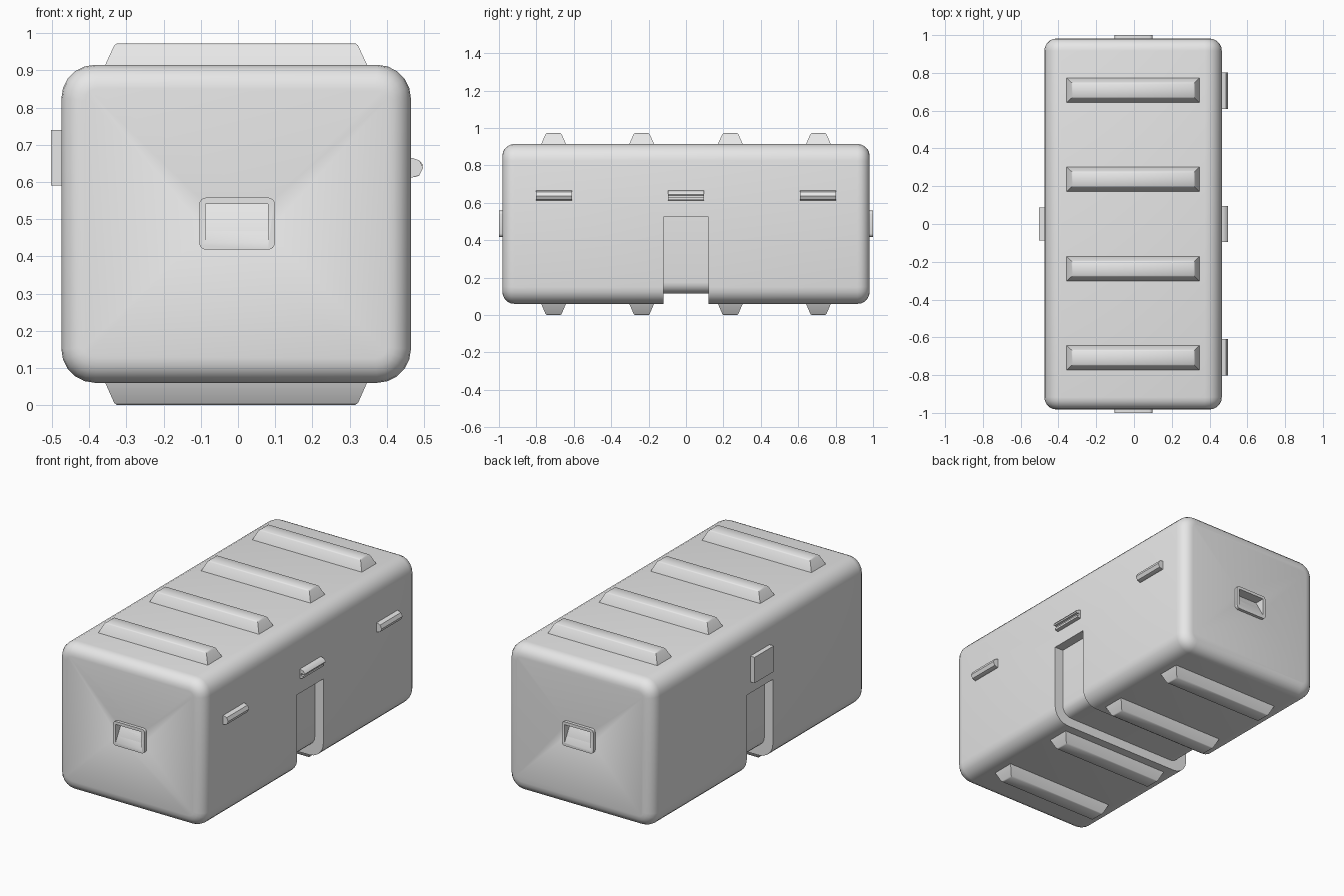
import bpy, bmesh, math
from mathutils import Vector

if "Cube" in bpy.data.objects:
    bpy.data.objects.remove(bpy.data.objects["Cube"], do_unlink=True)

grey = bpy.data.materials.new("light grey shell")
grey.use_nodes = True
grey.diffuse_color = (0.8, 0.8, 0.8, 1)
grey.node_tree.nodes["Principled BSDF"].inputs["Base Color"].default_value = (0.8, 0.8, 0.8, 1)

CX = -0.005                    # middle of the shell across its width
HALF_W, HALF_L = 0.47, 0.982   # shell half width and half length
BOTTOM, TOP = 0.06, 0.915


def finish(name, bm):
    bmesh.ops.recalc_face_normals(bm, faces=bm.faces)
    mesh = bpy.data.meshes.new(name)
    bm.to_mesh(mesh)
    bm.free()
    mesh.materials.append(grey)
    obj = bpy.data.objects.new(name, mesh)
    bpy.context.collection.objects.link(obj)
    return obj


def box(lo, hi):
    bm = bmesh.new()
    bmesh.ops.create_cube(bm, size=1)
    lo, hi = Vector(lo), Vector(hi)
    for v in bm.verts:
        v.co = (lo + hi) / 2 + v.co * (hi - lo)
    return bm


def bevel(bm, rule, width, segments):
    edges = [e for e in bm.edges if rule(e)]
    bmesh.ops.bevel(bm, geom=edges, offset=width, segments=segments,
                    profile=0.5, affect='EDGES')


def along(axis):
    return lambda e: abs((e.verts[0].co - e.verts[1].co).normalized()[axis]) > 0.99


def prism(name, points, place, lo, hi):
    """Extrude a 2D outline; place(u, v, w) gives the 3D position."""
    bm = bmesh.new()
    a, b = ([bm.verts.new(place(u, v, w)) for u, v in points] for w in (lo, hi))
    bm.faces.new(a)
    bm.faces.new(b)
    n = len(points)
    for i in range(n):
        bm.faces.new((a[i], a[(i + 1) % n], b[(i + 1) % n], b[i]))
    return finish(name, bm)


def cut(obj, *cutters):
    for c in cutters:
        mod = obj.modifiers.new("cut", 'BOOLEAN')
        mod.operation, mod.solver, mod.object = 'DIFFERENCE', 'EXACT', c
    graph = bpy.context.evaluated_depsgraph_get()
    mesh = bpy.data.meshes.new_from_object(obj.evaluated_get(graph))
    obj.modifiers.clear()
    obj.data = mesh


def smooth(obj, angle=32):
    bpy.ops.object.select_all(action='DESELECT')
    obj.select_set(True)
    bpy.context.view_layer.objects.active = obj
    bpy.ops.object.shade_smooth_by_angle(angle=math.radians(angle))


# Rounded shell: long edges first, then the rims of both ends
bm = box((CX - HALF_W, -HALF_L, BOTTOM), (CX + HALF_W, HALF_L, TOP))
bevel(bm, along(1), 0.09, 5)
bevel(bm, lambda e: abs(e.verts[0].co.y - e.verts[1].co.y) < 1e-4
      and abs(e.verts[0].co.y) > HALF_L - 0.001, 0.065, 5)
shell = finish("shell", bm)

# Strap channel running under the shell and up both sides
core, floor, radius, head = HALF_W - 0.055, BOTTOM + 0.055, 0.06, 0.525
arc = [(core - radius + radius * math.cos(t), floor + radius - radius * math.sin(t))
       for t in (math.pi / 2 * i / 5 for i in range(6))]
half = [(0.7, -0.2), (0.7, head), (core, head)] + arc
outline = half + [(-x, z) for x, z in reversed(half)]
channel = prism("channel_cutter", outline, lambda u, v, w: (CX + u, w, v), -0.12, 0.12)

# Wedge-shaped finger recess inside a raised rim at each end
cutters = [channel]
rims = []
for end, side in (("front", -1), ("back", 1)):
    wedge = [(1.02, 0.43), (1.0, 0.437), (0.94, 0.541), (1.02, 0.541)]
    cutter = prism(end + "_recess_cutter", wedge,
                   lambda u, v, w: (w, side * u, v), -0.087, 0.081)
    bm = box((-0.104, min(side * 0.96, side), 0.418), (0.099, max(side * 0.96, side), 0.558))
    bevel(bm, along(1), 0.018, 4)
    rim = finish(end + "_handle_rim", bm)
    cut(rim, cutter)
    smooth(rim)
    cutters.append(cutter)
cut(shell, *cutters)
smooth(shell)
for c in cutters:
    bpy.data.objects.remove(c, do_unlink=True)

# Tapered ribs across the lid and the base
for name, z0, z1 in (("top", TOP, 0.973), ("bottom", BOTTOM, 0.0)):
    for i, y in enumerate((-0.708, -0.237, 0.237, 0.708)):
        bm = bmesh.new()
        rings = []
        rise = z1 - z0
        for hx, hy, z in ((0.355, 0.068, z0 - rise * 0.1), (0.352, 0.066, z0),
                          (0.328, 0.043, z0 + rise * 0.9), (0.32, 0.036, z1)):
            rings.append([bm.verts.new((CX + sx * hx, y + sy * hy, z))
                          for sx, sy in ((-1, -1), (1, -1), (1, 1), (-1, 1))])
        for a, b in zip(rings, rings[1:]):
            for k in range(4):
                bm.faces.new((a[k], a[(k + 1) % 4], b[(k + 1) % 4], b[k]))
        bm.faces.new(rings[0])
        bm.faces.new(rings[-1])
        smooth(finish(f"{name}_rib_{i + 1}", bm), 45)

# Hinge bars and the hooked catch on the left side
bar = [(0.45, 0.665), (0.468, 0.665), (0.488, 0.658), (0.498, 0.638),
       (0.488, 0.618), (0.468, 0.612), (0.45, 0.612)]
hook = bar[:3] + [(0.498, 0.645), (0.494, 0.638), (0.474, 0.643),
                  (0.474, 0.63), (0.485, 0.628), (0.485, 0.616)] + bar[5:]
for name, profile, y in (("front_hinge_bar", bar, -0.705), ("catch_hook", hook, 0),
                         ("back_hinge_bar", bar, 0.705)):
    smooth(prism(name, profile, lambda u, v, w: (u, w, v), y - 0.096, y + 0.096), 40)

# Square latch plate on the right side
bm = box((-0.503, -0.088, 0.59), (-0.46, 0.088, 0.74))
finish("latch_plate", bm)
